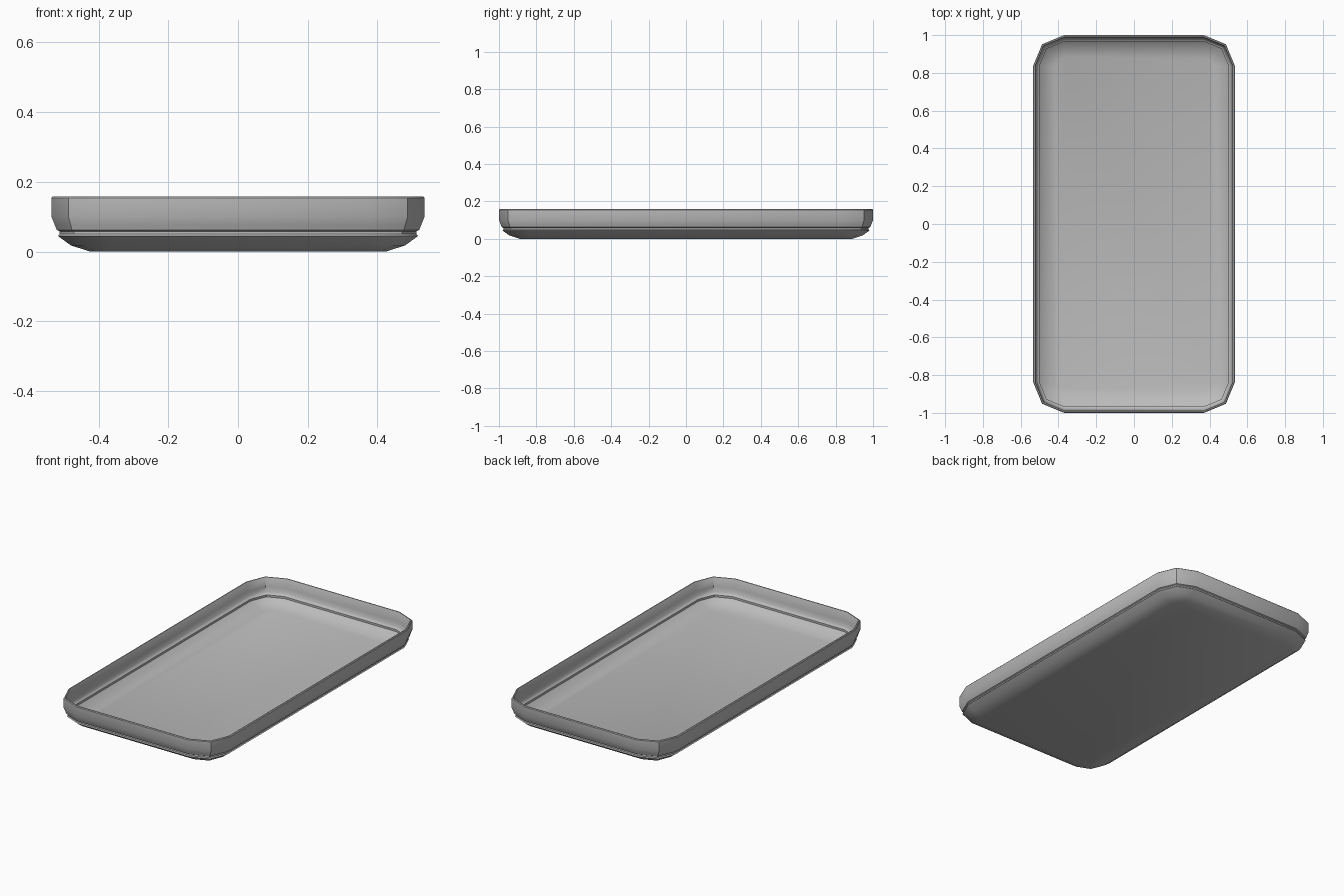
import bpy, bmesh, math

cube = bpy.data.objects.get("Cube")
if cube:
    bpy.data.objects.remove(cube, do_unlink=True)

HALF_X, HALF_Y, RADIUS, CORNER_STEPS = 0.535, 1.0, 0.165, 2

grey = bpy.data.materials.new("plain grey")
grey.use_nodes = True
colour = (0.5, 0.5, 0.5, 1)
grey.diffuse_color = colour
grey.node_tree.nodes["Principled BSDF"].inputs["Base Color"].default_value = colour


def ring(bm, inset, z):
    """Rounded rectangle of vertices, shrunk inward by inset."""
    r = RADIUS - inset
    cx, cy = HALF_X - RADIUS, HALF_Y - RADIUS
    verts = []
    for quarter, (sx, sy) in enumerate([(1, 1), (-1, 1), (-1, -1), (1, -1)]):
        for i in range(CORNER_STEPS + 1):
            a = math.pi / 2 * (quarter + i / CORNER_STEPS)
            verts.append(bm.verts.new((sx * cx + r * math.cos(a),
                                       sy * cy + r * math.sin(a), z)))
    return verts


def loft(name, profile):
    """Skin the rings of a profile of (inset, z) and cap both ends."""
    bm = bmesh.new()
    rings = [ring(bm, *p) for p in profile]
    for low, high in zip(rings, rings[1:]):
        n = len(low)
        for i in range(n):
            j = (i + 1) % n
            bm.faces.new((low[i], low[j], high[j], high[i]))
    bm.faces.new(rings[0][::-1])
    bm.faces.new(rings[-1])
    bmesh.ops.recalc_face_normals(bm, faces=bm.faces)
    mesh = bpy.data.meshes.new(name)
    bm.to_mesh(mesh)
    bm.free()
    mesh.materials.append(grey)
    obj = bpy.data.objects.new(name, mesh)
    bpy.context.collection.objects.link(obj)
    bpy.ops.object.select_all(action="DESELECT")
    obj.select_set(True)
    bpy.context.view_layer.objects.active = obj
    bpy.ops.object.shade_smooth_by_angle(angle=math.radians(40))
    return obj


# Outside: curved base, groove and upright wall
outer = [(0.11, 0), (0.055, 0.018), (0.018, 0.045), (0.023, 0.05),
         (0.023, 0.058), (0.015, 0.062), (0.01, 0.075), (0, 0.1),
         (0, 0.154), (0.004, 0.158)]
# Inside: rim, wall, small ledge and dished floor
inner = [(0.01, 0.158), (0.013, 0.154), (0.013, 0.1), (0.02, 0.075),
         (0.025, 0.066), (0.034, 0.062), (0.034, 0.05), (0.06, 0.03),
         (0.115, 0.012)]
loft("tray_shell", outer + inner)
